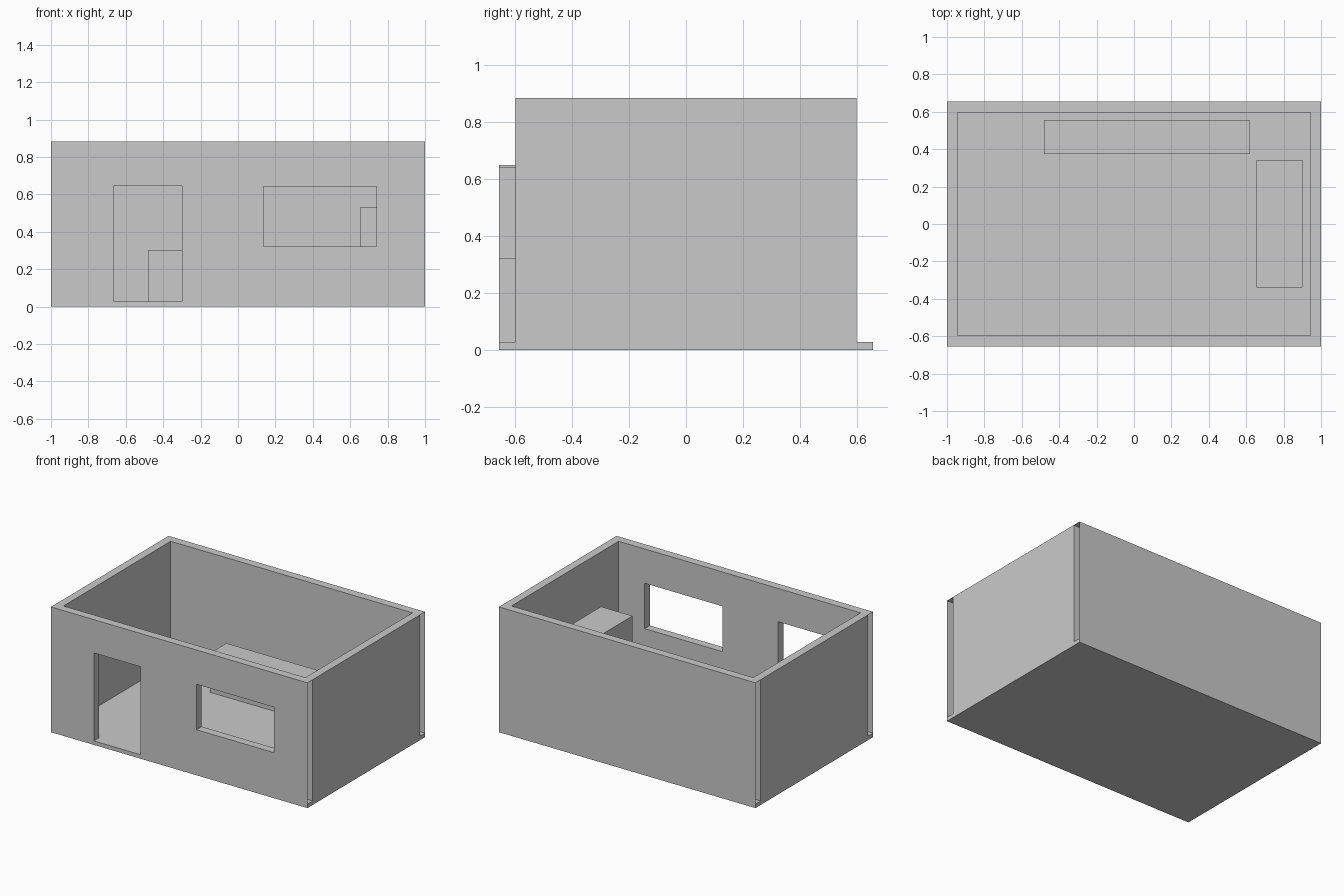
import bpy
import bmesh
from mathutils import Vector

cube = bpy.data.objects.get("Cube")
if cube:
    bpy.data.objects.remove(cube, do_unlink=True)

# Single plain colour
grey = bpy.data.materials.new("plain_grey")
grey.use_nodes = True
tone = (0.59, 0.59, 0.59, 1.0)
grey.diffuse_color = tone
grey.node_tree.nodes["Principled BSDF"].inputs["Base Color"].default_value = tone

# Overall room dimensions
HALF_X, HALF_Y = 1.0, 0.655
INNER_X, INNER_Y = 0.943, 0.597
FLOOR, TOP = 0.028, 0.883


def finish(name, bm):
    mesh = bpy.data.meshes.new(name)
    bm.to_mesh(mesh)
    bm.free()
    mesh.materials.append(grey)
    obj = bpy.data.objects.new(name, mesh)
    bpy.context.collection.objects.link(obj)


def box(name, low, high):
    bm = bmesh.new()
    bmesh.ops.create_cube(bm, size=1)
    low, high = Vector(low), Vector(high)
    for v in bm.verts:
        v.co = (low + high) / 2 + v.co * (high - low)
    finish(name, bm)


def long_wall(name, y_outer, y_inner, openings=()):
    """Wall panel with rectangular openings and hollow, open ends."""
    xs = sorted({-HALF_X, HALF_X, *(x for o in openings for x in o[:2])})
    zs = sorted({FLOOR, TOP, *(z for o in openings for z in o[2:])})
    bm = bmesh.new()
    grid = [[bm.verts.new((x, y_outer, z)) for z in zs] for x in xs]
    for i in range(len(xs) - 1):
        for j in range(len(zs) - 1):
            cx, cz = (xs[i] + xs[i + 1]) / 2, (zs[j] + zs[j + 1]) / 2
            if any(a < cx < b and c < cz < d for a, b, c, d in openings):
                continue
            bm.faces.new((grid[i][j], grid[i + 1][j],
                          grid[i + 1][j + 1], grid[i][j + 1]))
    # Give the panel thickness, keeping the outer skin
    result = bmesh.ops.extrude_face_region(bm, geom=bm.faces[:], use_keep_orig=True)
    moved = [g for g in result["geom"] if isinstance(g, bmesh.types.BMVert)]
    bmesh.ops.translate(bm, verts=moved, vec=(0, y_inner - y_outer, 0))
    bmesh.ops.recalc_face_normals(bm, faces=bm.faces)
    # Open the two ends and the underside resting on the floor
    hidden = []
    for f in bm.faces:
        centre = f.calc_center_median()
        if abs(centre.x) > HALF_X - 0.001 or centre.z < FLOOR + 0.001:
            hidden.append(f)
    bmesh.ops.delete(bm, geom=hidden, context="FACES")
    finish(name, bm)


# Floor slab
box("floor", (-HALF_X, -HALF_Y, 0), (HALF_X, HALF_Y, FLOOR))

# Front wall with doorway and window, plain back wall
doorway = (-0.665, -0.30, FLOOR, 0.648)
window = (0.135, 0.74, 0.321, 0.641)
long_wall("front_wall", -HALF_Y, -INNER_Y, (doorway, window))
long_wall("back_wall", HALF_Y, INNER_Y)

# Side walls between the long walls
for name, side in (("left_wall", 1), ("right_wall", -1)):
    a, b = sorted((side * INNER_X, side * HALF_X))
    box(name, (a, -INNER_Y, FLOOR), (b, INNER_Y, TOP))

# Furniture blocks
box("low_bench", (-0.48, 0.373, FLOOR), (0.617, 0.557, 0.303))
box("tall_counter", (0.655, -0.339, FLOOR), (0.90, 0.343, 0.532))
